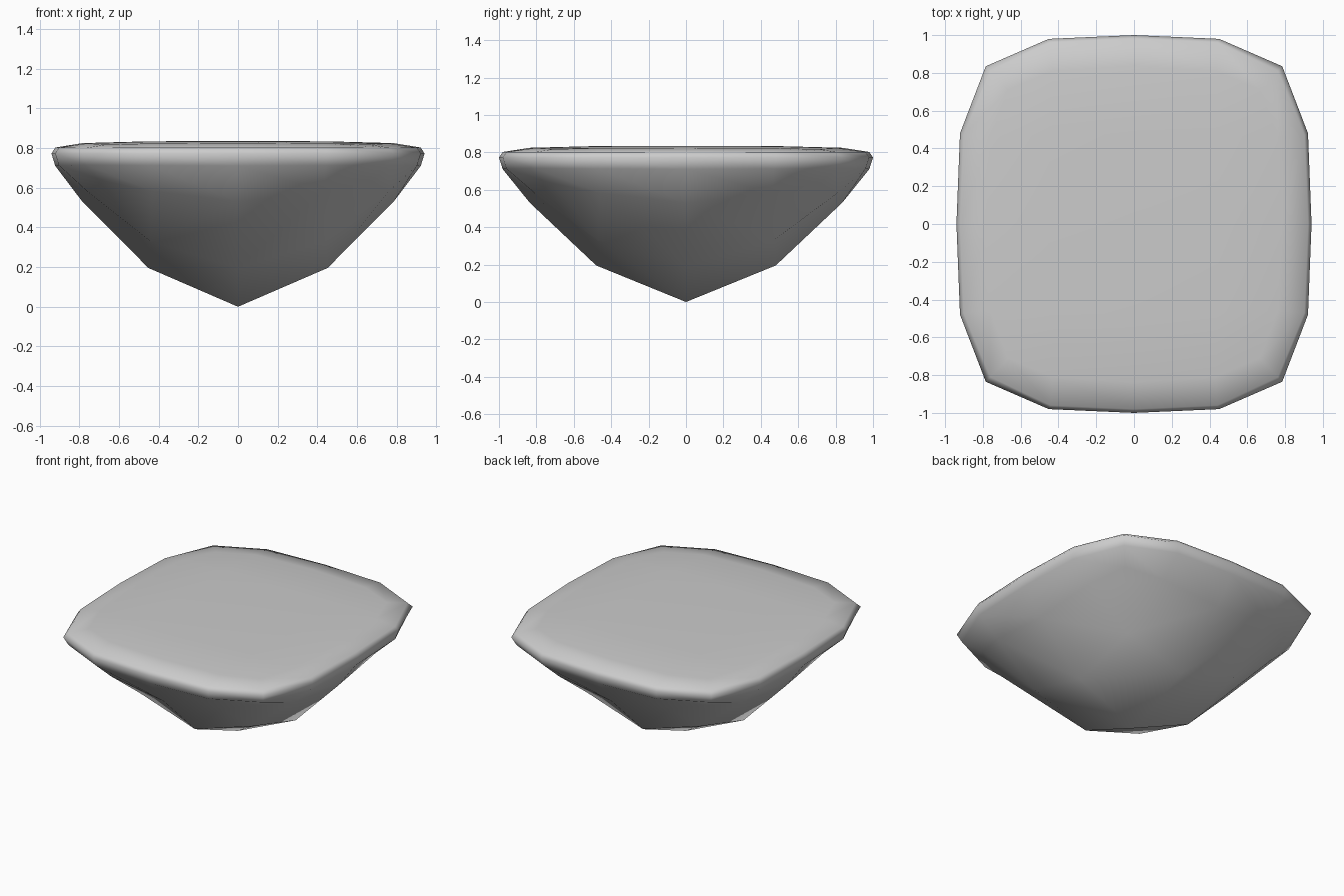
import bpy, bmesh

if "Cube" in bpy.data.objects:
    bpy.data.objects.remove(bpy.data.objects["Cube"])

# rounded-cube positions for grid vertices, keyed by sorted |grid index|
ROUND = {
    (0, 0, 2): {0: 0, 2: 1.0},
    (0, 1, 2): {0: 0, 1: 0.48, 2: 0.98},
    (0, 2, 2): {0: 0, 2: 0.835},
    (1, 1, 2): {1: 0.47, 2: 0.96},
    (1, 2, 2): {1: 0.46, 2: 0.81},
    (2, 2, 2): {2: 0.71},
}
EQUATOR, TOP_RISE, WIDTH = 0.772, 0.063, 0.94
# lower half: rounded depth -> fraction of the drop to the pointed base
DROP = [(0, 0), (0.46, 0.075), (0.48, 0.08), (0.71, 0.18), (0.81, 0.245),
        (0.835, 0.313), (0.96, 0.572), (0.98, 0.747), (1.0, 1.0)]


def height(t):
    if t >= 0:
        return EQUATOR + TOP_RISE * t
    t = -t
    for (a, fa), (b, fb) in zip(DROP, DROP[1:]):
        if t <= b + 1e-6:
            return EQUATOR * (1 - fa - (fb - fa) * (t - a) / (b - a))
    return 0.0


# cushion-shaped body: cube with 4 x 4 quads per side, reshaped
bm = bmesh.new()
bmesh.ops.create_cube(bm, size=4)
bmesh.ops.subdivide_edges(bm, edges=bm.edges[:], cuts=3, use_grid_fill=True)
for v in bm.verts:
    idx = [round(c) for c in v.co]
    table = ROUND[tuple(sorted(abs(c) for c in idx))]
    x, y, z = [table[abs(c)] * (1 if c >= 0 else -1) for c in idx]
    v.co = (x * WIDTH, y, height(z))
for f in bm.faces:
    f.smooth = True
bmesh.ops.recalc_face_normals(bm, faces=bm.faces[:])

mesh = bpy.data.meshes.new("cushion_body")
bm.to_mesh(mesh)
bm.free()
obj = bpy.data.objects.new("cushion_body", mesh)
bpy.context.collection.objects.link(obj)
